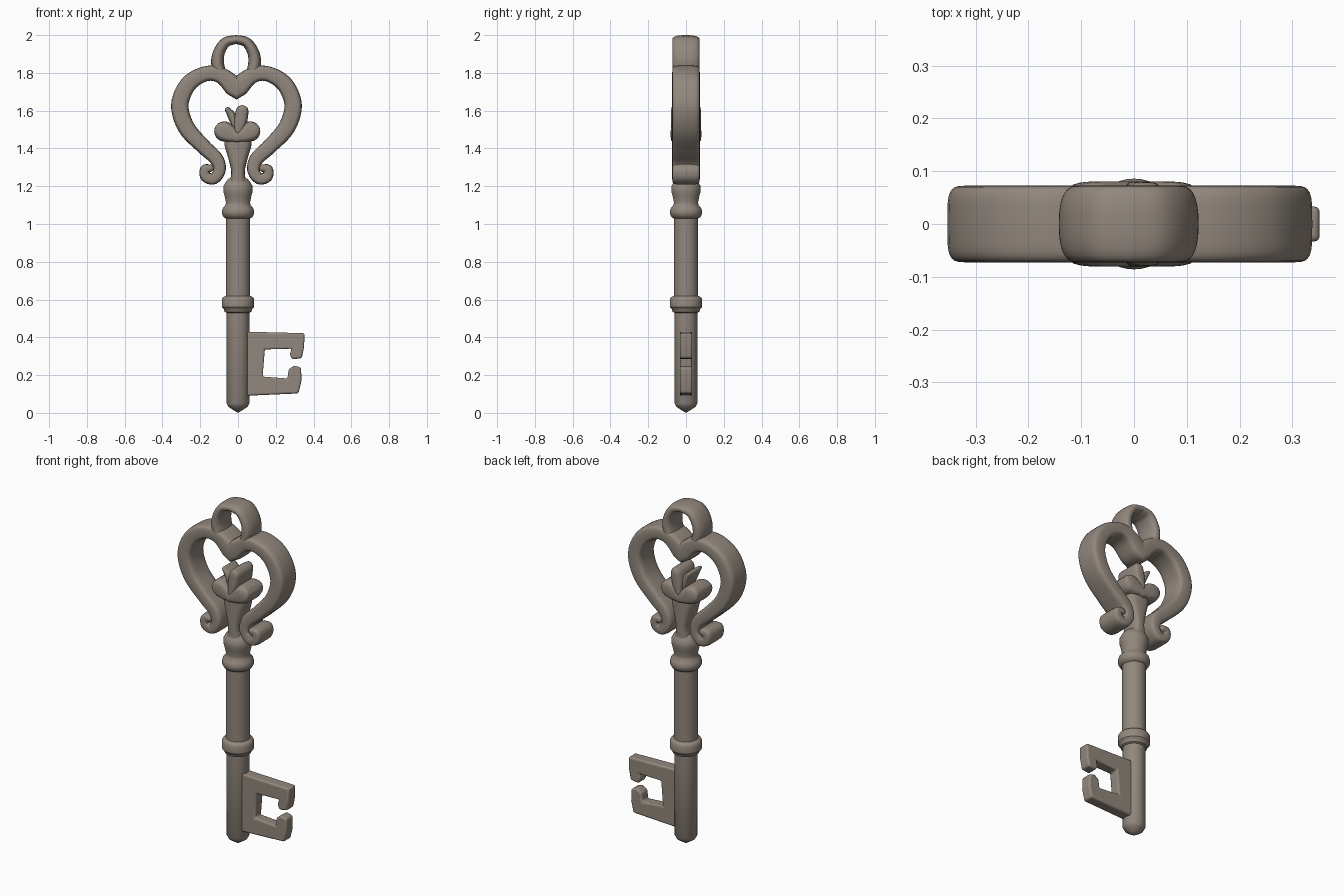
import bpy, bmesh, math
from mathutils import Vector

if "Cube" in bpy.data.objects:
    bpy.data.objects.remove(bpy.data.objects["Cube"], do_unlink=True)

metal = bpy.data.materials.new("aged_metal")
metal.use_nodes = True
COLOUR = (0.285, 0.242, 0.205, 1)
metal.diffuse_color = COLOUR
metal.node_tree.nodes["Principled BSDF"].inputs["Base Color"].default_value = COLOUR


def finish(name, bm, angle=50, x=0.0):
    """Turn a bmesh into a smooth-shaded object."""
    bmesh.ops.recalc_face_normals(bm, faces=bm.faces)
    mesh = bpy.data.meshes.new(name)
    bm.to_mesh(mesh)
    bm.free()
    mesh.materials.append(metal)
    obj = bpy.data.objects.new(name, mesh)
    obj.location.x = x
    bpy.context.collection.objects.link(obj)
    bpy.ops.object.select_all(action='DESELECT')
    bpy.context.view_layer.objects.active = obj
    obj.select_set(True)
    bpy.ops.object.shade_smooth_by_angle(angle=math.radians(angle))
    return obj


def spline(points, steps=6):
    """Catmull-Rom samples of (x, z, half width) points."""
    p = [Vector(q) for q in points]
    p = [2 * p[0] - p[1]] + p + [2 * p[-1] - p[-2]]
    out = []
    for a, b, c, d in zip(p, p[1:], p[2:], p[3:]):
        for i in range(steps):
            t = i / steps
            out.append(0.5 * (2 * b + (c - a) * t + (2 * a - 5 * b + 4 * c - d) * t * t
                              + (3 * b - a - 3 * c + d) * t ** 3))
    return out + [p[-2]]


def sweep(name, points, depth, power=4.0, mirrored=False, x=0.0, sides=28):
    """Sweep a rounded section along a path in the xz plane."""
    path = spline(points)
    tangents = []
    for i in range(len(path)):
        t = path[min(i + 1, len(path) - 1)] - path[max(i - 1, 0)]
        tangents.append(Vector((t.x, t.y)).normalized())
    if mirrored:
        tangents[0] = Vector((1, 0))
    rings = [(q.x, q.y, q.z, depth, t) for q, t in zip(path, tangents)]

    def cap(q, t, sign):
        rows = []
        for a in (0.4, 0.8, 1.15, 1.45):
            k = math.cos(a)
            s = sign * q.z * math.sin(a)
            rows.append((q.x + t.x * s, q.y + t.y * s, q.z * k, depth * (0.8 + 0.2 * k), t))
        return rows

    rings += cap(path[-1], tangents[-1], 1)
    if not mirrored:
        rings = cap(path[0], tangents[0], -1)[::-1] + rings

    bm = bmesh.new()
    loops = []
    for px, pz, w, d, t in rings:
        loop = []
        for i in range(sides):
            a = math.tau * i / sides
            c, s = (math.copysign(abs(f) ** (2 / power), f) for f in (math.cos(a), math.sin(a)))
            loop.append(bm.verts.new((px - t.y * w * c, d * s, pz + t.x * w * c)))
        loops.append(loop)
    for a, b in zip(loops, loops[1:]):
        for i in range(sides):
            j = (i + 1) % sides
            bm.faces.new((a[i], a[j], b[j], b[i]))
    bm.faces.new(loops[-1])
    if not mirrored:
        bm.faces.new(loops[0])
    obj = finish(name, bm, x=x)
    if mirrored:
        mod = obj.modifiers.new("Mirror", 'MIRROR')
        mod.merge_threshold = 0.002
    return obj


def lathe(name, profile, sides=40):
    """Spin a (radius, z) profile about z."""
    bm = bmesh.new()
    vs = [bm.verts.new((r, 0, z)) for r, z in profile]
    edges = [bm.edges.new(e) for e in zip(vs, vs[1:])]
    bmesh.ops.spin(bm, geom=vs + edges, cent=(0, 0, 0), axis=(0, 0, 1),
                   angle=math.tau, steps=sides, use_duplicate=False)
    bmesh.ops.remove_doubles(bm, verts=bm.verts, dist=0.0005)
    return finish(name, bm, 40)


# Heart-shaped bow ending in scrolls
sweep("heart_bow", [
    (0, 1.715, .056), (.08, 1.785, .043), (.165, 1.795, .04), (.255, 1.74, .044),
    (.30, 1.63, .046), (.265, 1.51, .045), (.175, 1.41, .04), (.107, 1.345, .037),
    (.09, 1.285, .033), (.12, 1.24, .03), (.162, 1.25, .029), (.167, 1.288, .026),
    (.14, 1.296, .02)], 0.073, 4.5, True, -.008)

# Hanging loop on top
sweep("hanging_loop", [
    (0, 1.977, .023), (.055, 1.962, .027), (.09, 1.91, .031), (.098, 1.85, .034),
    (.08, 1.79, .03)], 0.072, 2.5, True, -.01)

# Flower ornament inside the heart
sweep("flower_stem", [
    (0, 1.18, .055), (0, 1.27, .036), (0, 1.35, .052), (0, 1.43, .072),
    (0, 1.49, .05)], 0.062, 3)
for side, sign in (("right", -1), ("left", 1)):
    sweep(side + "_petal", [
        (0, 1.46, .03), (sign * .035, 1.475, .045), (sign * .068, 1.49, .054)],
        0.081, 4, x=-.004)
sweep("centre_petal", [(0, 1.49, .02), (.012, 1.54, .035), (.022, 1.595, .034)], 0.08, 4)
sweep("small_leaf", [(-.015, 1.51, .012), (-.032, 1.57, .022), (-.055, 1.605, .014)], 0.06, 3)

# Turned shaft with pointed tip, collars and vase-shaped neck
lathe("shaft", [
    (0, 0), (.025, .015), (.05, .032), (.06, .05), (.06, .53),
    (.07, .535), (.075, .55), (.085, .56), (.086, .6), (.08, .612), (.064, .62),
    (.064, 1.03), (.074, 1.034), (.084, 1.05), (.086, 1.066), (.08, 1.085),
    (.066, 1.1), (.064, 1.115), (.07, 1.145), (.078, 1.175), (.077, 1.2),
    (.066, 1.22), (.05, 1.24), (0, 1.245)])

# Bit: flat hooked plate with a notch
outline = [
    (.03, .43), (.352, .422), (.35, .35), (.338, .29), (.287, .283), (.274, .31),
    (.284, .34), (.142, .336), (.13, .192), (.262, .182), (.268, .23), (.297, .251),
    (.334, .24), (.336, .17), (.32, .103), (.03, .09)]
bm = bmesh.new()
face = bm.faces.new([bm.verts.new((x, -.033, z)) for x, z in outline])
grown = bmesh.ops.extrude_face_region(bm, geom=[face])
bmesh.ops.translate(bm, vec=(0, .066, 0),
                    verts=[v for v in grown["geom"] if isinstance(v, bmesh.types.BMVert)])
bit = finish("key_bit", bm, 40)
bevel = bit.modifiers.new("Bevel", 'BEVEL')
bevel.width = 0.01
bevel.segments = 3
